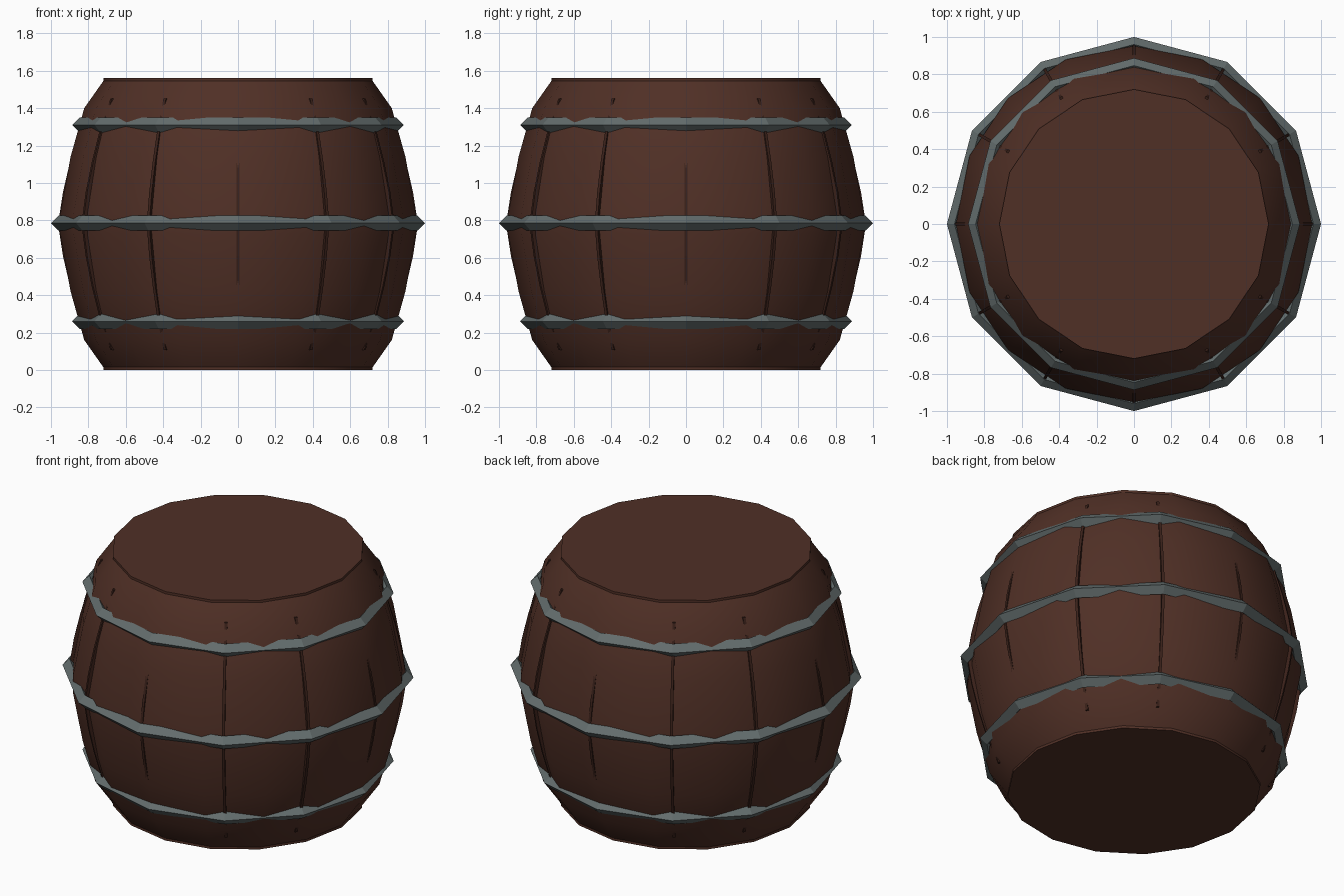
import bpy, bmesh, math

if "Cube" in bpy.data.objects:
    bpy.data.objects.remove(bpy.data.objects["Cube"])


def material(name, rgb):
    m = bpy.data.materials.new(name)
    m.diffuse_color = (*rgb, 1)
    m.use_nodes = True
    m.node_tree.nodes["Principled BSDF"].inputs["Base Color"].default_value = m.diffuse_color
    return m


wood = material("brown wood", (0.08, 0.029, 0.019))
seam_wood = material("dark seam wood", (0.042, 0.015, 0.010))
iron = material("grey iron", (0.125, 0.152, 0.152))
MID = 0.78


def finish(name, bm, mat):
    bmesh.ops.recalc_face_normals(bm, faces=bm.faces)
    me = bpy.data.meshes.new(name)
    bm.to_mesh(me)
    bm.free()
    me.materials.append(mat)
    ob = bpy.data.objects.new(name, me)
    bpy.context.collection.objects.link(ob)
    return ob


def lathe(name, profile, sides, mat, closed=False):
    """Spin (radius, z) points; closed loops make rings, open ones get caps."""
    bm = bmesh.new()
    rings = [[bm.verts.new((r * math.cos(2 * math.pi * i / sides),
                            r * math.sin(2 * math.pi * i / sides), z))
              for i in range(sides)] for r, z in profile]
    pairs = list(zip(rings, rings[1:]))
    if closed:
        pairs.append((rings[-1], rings[0]))
    for a, b in pairs:
        for i in range(sides):
            j = (i + 1) % sides
            bm.faces.new((a[i], a[j], b[j], b[i])).smooth = not closed
    if not closed:
        bm.faces.new(rings[0])
        bm.faces.new(rings[-1])
    return finish(name, bm, mat)


def mirrored(half):
    """Mirror the upper half of a profile about the middle of the barrel."""
    return [(r, 2 * MID - z) for r, z in reversed(half)] + half


# barrel body: 16 sides, smooth bulge, short straight rims
body = lathe("barrel_body", mirrored(
    [(0.952, 0.83), (0.895, 1.14), (0.822, 1.40), (0.72, 1.545), (0.72, 1.56)]),
    16, wood)
for e in body.data.edges:
    a, b = (body.data.vertices[v].co.z for v in e.vertices)
    if abs(a - b) < 1e-4 and (a < 0.03 or a > 1.53):
        e.use_edge_sharp = True

# iron hoops: 12-sided rings with a diamond section
for name, z, R in (("lower_hoop", 0.26, 0.847), ("middle_hoop", 0.785, 0.96),
                   ("upper_hoop", 1.31, 0.847)):
    r = 0.04
    lathe(name, [(R + r, z), (R, z + r), (R - r, z), (R, z - r)], 12, iron, True)

# thin curved stave seams, twelve around
half = [(0.959, 0.80), (0.936, 0.95), (0.899, 1.11), (0.850, 1.28),
        (0.803, 1.40), (0.783, 1.452)]
path = mirrored(half)
W, D = 0.008, 0.025
for k in range(12):
    t = k * math.pi / 6
    c, s = math.cos(t), math.sin(t)
    bm = bmesh.new()
    rows = [[bm.verts.new((rr * c - w * s, rr * s + w * c, z))
             for rr, w in ((r, -W), (r, W), (r - D, W), (r - D, -W))]
            for r, z in path]
    for a, b in zip(rows, rows[1:]):
        for i in range(4):
            j = (i + 1) % 4
            bm.faces.new((a[i], a[j], b[j], b[i]))
    bm.faces.new(rows[0])
    bm.faces.new(rows[-1])
    finish("stave_seam_%02d" % (k + 1), bm, seam_wood)
